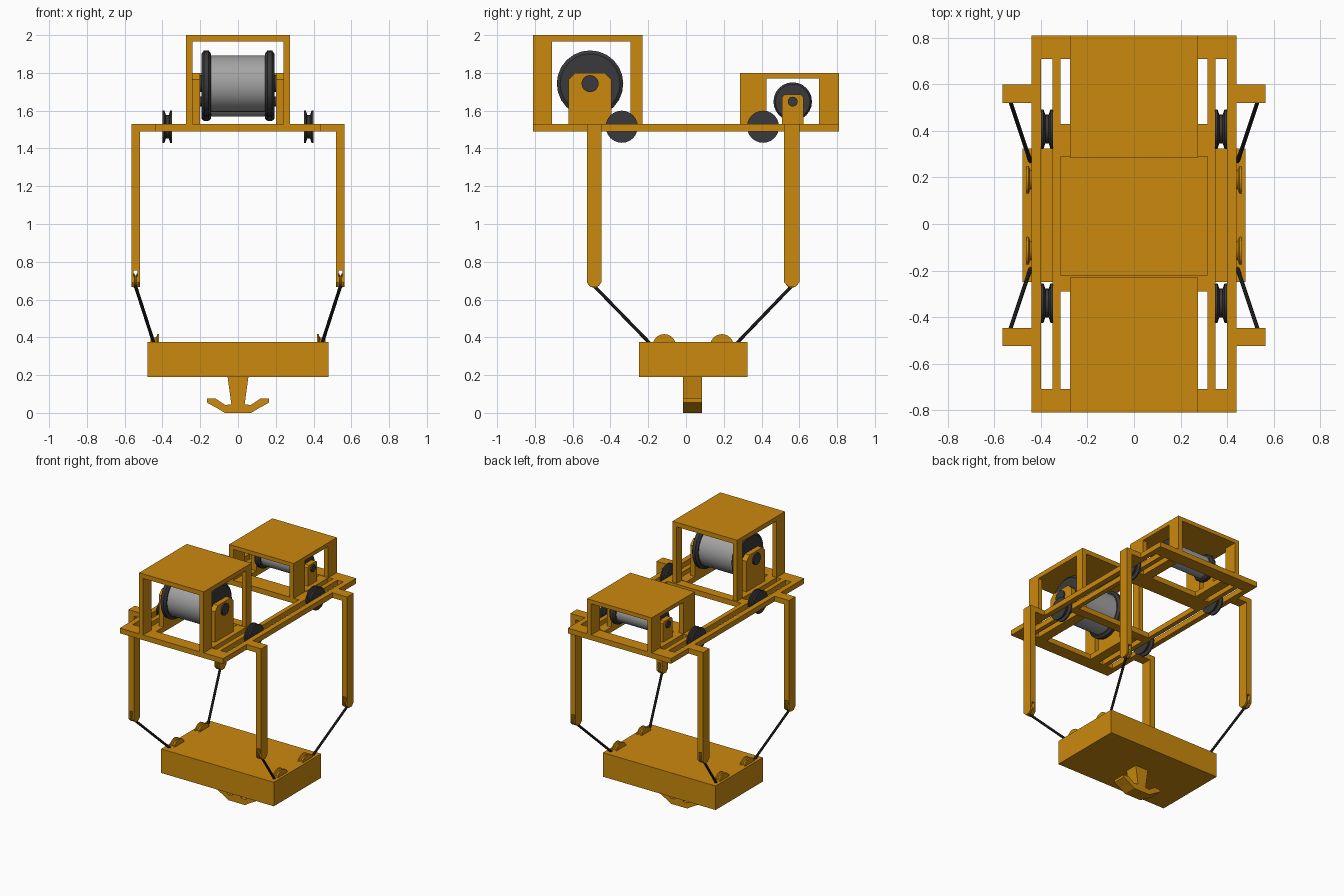
import bpy, bmesh, math
from mathutils import Vector

cube = bpy.data.objects.get("Cube")
if cube:
    bpy.data.objects.remove(cube, do_unlink=True)


def material(name, rgb):
    m = bpy.data.materials.new(name)
    m.use_nodes = True
    m.diffuse_color = (*rgb, 1)
    m.node_tree.nodes["Principled BSDF"].inputs["Base Color"].default_value = (*rgb, 1)
    return m


ORANGE = material("safety orange", (0.60, 0.25, 0.004))
DARK = material("dark steel", (0.042, 0.042, 0.045))
GREY = material("wound cable grey", (0.37, 0.37, 0.37))
ROPE = material("rope black", (0.025, 0.025, 0.026))


def finish(name, bm, mat, smooth=False):
    bmesh.ops.recalc_face_normals(bm, faces=bm.faces)
    me = bpy.data.meshes.new(name)
    bm.to_mesh(me)
    bm.free()
    me.materials.append(mat)
    ob = bpy.data.objects.new(name, me)
    bpy.context.collection.objects.link(ob)
    if smooth:
        bpy.ops.object.select_all(action='DESELECT')
        ob.select_set(True)
        bpy.context.view_layer.objects.active = ob
        bpy.ops.object.shade_smooth_by_angle(angle=math.radians(32))
    return ob


def box(name, x, y, z, mat=ORANGE):
    """Block given by its (low, high) range on each axis."""
    bm = bmesh.new()
    bmesh.ops.create_cube(bm, size=1)
    for v in bm.verts:
        v.co = [(r[0] + r[1]) / 2 + c * (r[1] - r[0]) for r, c in zip((x, y, z), v.co)]
    return finish(name, bm, mat)


def side(s, a, b):
    return tuple(sorted((s * a, s * b)))


def extrude(name, pts, axis, lo, hi, mat=ORANGE):
    """Flat outline pushed along x (outline in y, z) or along y (outline in x, z)."""
    bm = bmesh.new()
    place = (lambda a, b: (lo, a, b)) if axis == 'x' else (lambda a, b: (a, lo, b))
    face = bm.faces.new([bm.verts.new(place(*p)) for p in pts])
    out = bmesh.ops.extrude_face_region(bm, geom=[face])
    move = Vector((hi - lo, 0, 0)) if axis == 'x' else Vector((0, hi - lo, 0))
    bmesh.ops.translate(bm, vec=move, verts=[g for g in out["geom"] if isinstance(g, bmesh.types.BMVert)])
    return finish(name, bm, mat)


def lathe(name, centre, profile, mat, n=24):
    """Profile of (x, radius) turned around an x axis through centre, with end caps."""
    bm = bmesh.new()
    cx, cy, cz = centre
    rings = []
    for x, r in profile:
        rings.append([bm.verts.new((cx + x, cy + r * math.cos(k * math.tau / n),
                                    cz + r * math.sin(k * math.tau / n))) for k in range(n)])
    for a, b in zip(rings, rings[1:]):
        for k in range(n):
            j = (k + 1) % n
            bm.faces.new((a[k], a[j], b[j], b[k]))
    bm.faces.new(rings[0])
    bm.faces.new(rings[-1])
    return finish(name, bm, mat, True)


def sheave(name, centre, r, groove, half, mat):
    rim = half * 0.6
    lathe(name, centre, [(-half, r), (-rim, r), (-half * 0.3, groove),
                         (half * 0.3, groove), (rim, r), (half, r)], mat)


def rod(name, a, b, r, mat):
    a, b = Vector(a), Vector(b)
    bm = bmesh.new()
    bmesh.ops.create_cone(bm, cap_ends=True, segments=10, radius1=r, radius2=r, depth=(b - a).length)
    turn = (b - a).to_track_quat('Z', 'Y')
    for v in bm.verts:
        v.co = turn @ v.co + (a + b) / 2
    finish(name, bm, mat, True)


DECK = (1.49, 1.53)

# Deck: end plates, cross beams and paired rails
box("front_end_plate", (-.44, .44), (-.81, -.71), DECK)
box("back_end_plate", (-.44, .44), (.71, .81), DECK)
box("front_cross_beam", (-.345, .345), (-.29, -.22), DECK)
box("back_cross_beam", (-.345, .345), (.29, .43), DECK)
for s, label in ((1, "left"), (-1, "right")):
    box(label + "_outer_rail", side(s, .40, .44), (-.71, .71), DECK)
    box(label + "_inner_rail", side(s, .315, .35), (-.71, .71), DECK)


def winch(label, y, posts, top, roof, axis, r, core, axle, half, chamfer, bracket_top):
    """Open housing with a cable drum carried by two brackets."""
    box(label + "_roof", (-.275, .275), y, (roof, top))
    ay, az = axis
    b = bracket_top
    outline = [(ay - half, DECK[0]), (ay + half, DECK[0]), (ay + half, b - chamfer),
               (ay + half - chamfer, b), (ay - half + chamfer, b), (ay - half, b - chamfer)]
    for s, sl in ((1, "left"), (-1, "right")):
        for k, p in enumerate(posts):
            box(f"{label}_{sl}_post_{k + 1}", side(s, .24, .275), p, (DECK[1], roof))
        box(f"{label}_{sl}_sill", side(s, .2, .275), (posts[0][1], posts[1][0]), DECK)
        extrude(f"{label}_{sl}_bracket", outline, 'x', s * .2, s * .24)
        lathe(f"{label}_{sl}_flange", (s * .168, ay, az),
              [(-s * .025, r * .9), (-s * .012, r), (s * .012, r), (s * .025, r * .9)], DARK)
    lathe(label + "_drum", (0, ay, az), [(-.15, core), (.15, core)], GREY, 32)
    lathe(label + "_axle", (0, ay, az), [(-.25, axle), (.25, axle)], DARK)


winch("front_winch", (-.81, -.23), ((-.81, -.71), (-.295, -.23)), 2.0, 1.965,
      (-.508, 1.743), .176, .15, .045, .113, .035, 1.80)
winch("back_winch", (.285, .81), ((.285, .425), (.705, .81)), 1.80, 1.77,
      (.565, 1.648), .102, .08, .026, .056, .012, 1.685)

# Legs with forked feet, ropes and pulleys, mirrored left to right
for s, sl in ((1, "left"), (-1, "right")):
    for fl, y, rope_y, wheel_y, deck_y in (("front", (-.525, -.448), -.185, -.115, -.34),
                                           ("back", (.52, .60), .262, .19, .408)):
        name = f"{fl}_{sl}_"
        mid = (y[0] + y[1]) / 2
        box(name + "arm", side(s, .44, .565), y, DECK)
        box(name + "leg", side(s, .52, .565), y, (.755, DECK[0]))
        fork = [(y[0], .755), (y[0], .69), (y[0] + .022, .667),
                (y[1] - .022, .667), (y[1], .69), (y[1], .755)]
        extrude(name + "outer_fork", fork, 'x', s * .554, s * .565)
        extrude(name + "inner_fork", fork, 'x', s * .52, s * .531)
        sheave(name + "foot_pulley", (s * .5425, mid, .70), .037, .028, .010, ORANGE)
        rod(name + "rope", (s * .543, mid, .672), (s * .443, rope_y, .362), .009, ROPE)
        sheave(name + "block_pulley", (s * .44, wheel_y, .355), .062, .045, .022, ORANGE)
        sheave(name + "deck_pulley", (s * .374, deck_y, 1.515), .085, .062, .025, DARK)
        rod(name + "deck_pulley_pin", (s * .345, deck_y, 1.512), (s * .402, deck_y, 1.512), .015, DARK)

# Lifting block and double hook
box("lifting_block", (-.48, .48), (-.25, .325), (.19, .375))
half_hook = [(.055, .19), (.035, .045), (.068, .042), (.118, .075), (.165, .075),
             (.165, .055), (.138, .04), (.115, .028), (.07, 0)]
extrude("double_hook", half_hook + [(-x, z) for x, z in reversed(half_hook)], 'y', -.015, .085)
